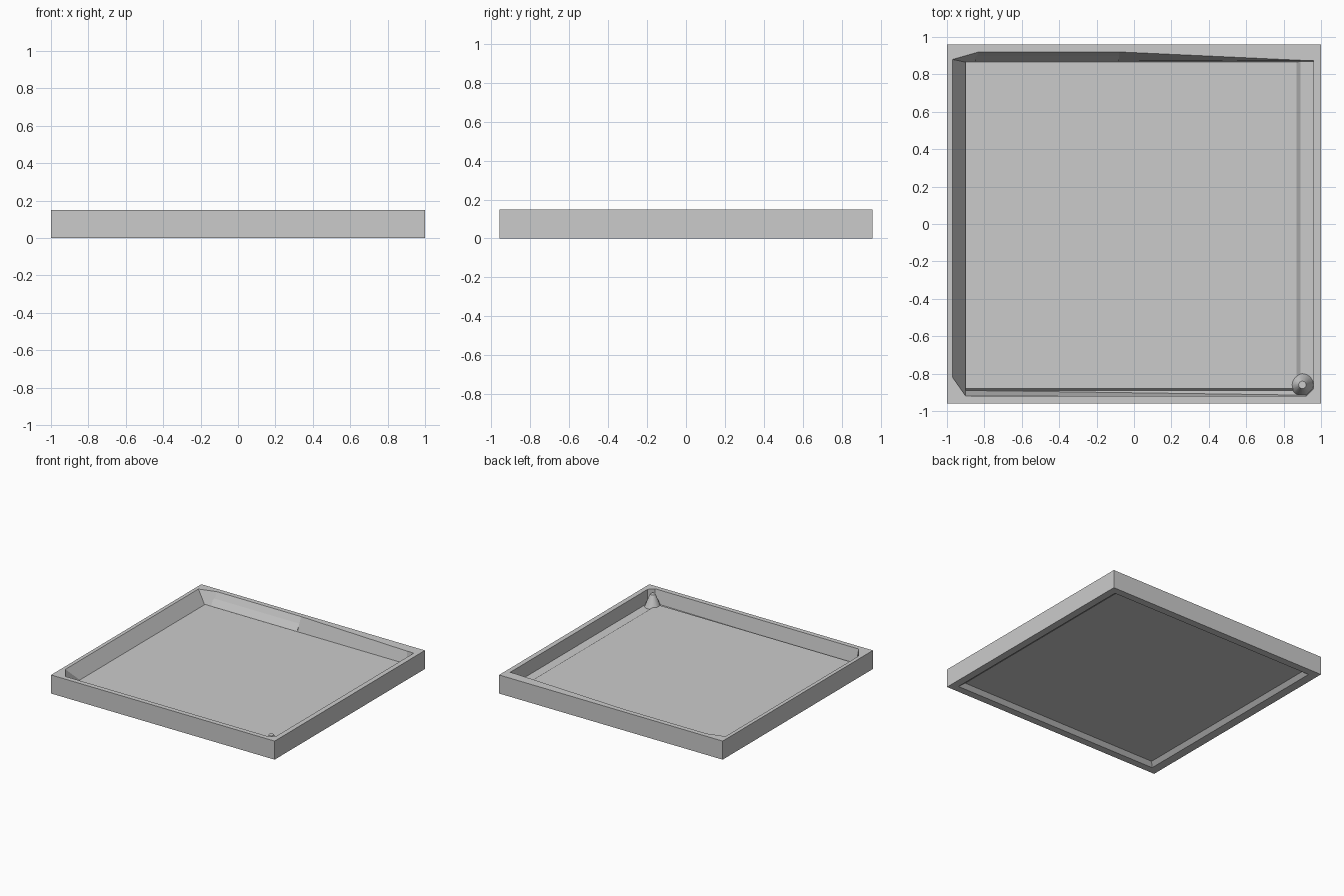
import bpy, bmesh, math
from mathutils import Matrix

if "Cube" in bpy.data.objects:
    bpy.data.objects.remove(bpy.data.objects["Cube"])


def ring(bm, points, z):
    return [bm.verts.new((x, y, z)) for x, y in points]


def bridge(bm, a, b):
    n = len(a)
    for i in range(n):
        j = (i + 1) % n
        bm.faces.new((a[i], a[j], b[j], b[i]))


def fill_between(bm, *loops):
    edges = []
    for loop in loops:
        for i, v in enumerate(loop):
            w = loop[(i + 1) % len(loop)]
            edges.append(bm.edges.get((v, w)) or bm.edges.new((v, w)))
    bmesh.ops.triangle_fill(bm, use_beauty=True, use_dissolve=False, edges=edges)


def finish(bm, name):
    bmesh.ops.recalc_face_normals(bm, faces=bm.faces[:])
    mesh = bpy.data.meshes.new(name)
    bm.to_mesh(mesh)
    bm.free()
    obj = bpy.data.objects.new(name, mesh)
    bpy.context.collection.objects.link(obj)
    return obj


def rect(x0, x1, y0, y1):
    return [(x0, y0), (x1, y0), (x1, y1), (x0, y1)]


# Outer tray frame: rim, irregular inner walls, ledge and recessed underside
outer = rect(-1, 1, -0.96, 0.96)
mouth = [(-0.97, -0.82), (-0.90, -0.92), (0.92, -0.92), (0.96, -0.88), (0.96, 0.875),
         (0.90, 0.875), (-0.08, 0.92), (-0.83, 0.92), (-0.97, 0.88)]
foot = [(-0.90, -0.72), (-0.90, -0.89), (0.92, -0.915), (0.96, -0.875), (0.96, 0.87),
        (0.90, 0.87), (-0.08, 0.87), (-0.85, 0.87), (-0.90, 0.865)]
bm = bmesh.new()
low, high = ring(bm, outer, 0), ring(bm, outer, 0.15)
bridge(bm, low, high)
top_in, floor = ring(bm, mouth, 0.15), ring(bm, foot, 0.037)
bridge(bm, top_in, floor)
fill_between(bm, high, top_in)
fill_between(bm, floor)
under_in = ring(bm, rect(-0.93, 0.94, -0.90, 0.90), 0)
under_top = ring(bm, rect(-0.90, 0.90, -0.87, 0.87), 0.03)
bridge(bm, under_in, under_top)
fill_between(bm, low, under_in)
bm.faces.new(under_top)
finish(bm, "tray_frame")

# Flat centre panel with a sloped edge
bm = bmesh.new()
base = ring(bm, rect(-0.90, 0.89, -0.89, 0.87), 0.037)
face = ring(bm, rect(-0.90, 0.87, -0.88, 0.865), 0.05)
bridge(bm, base, face)
bm.faces.new(face)
finish(bm, "centre_panel")

# Wedge along the left half of the back wall, with a flat end
bm = bmesh.new()
ends = [[bm.verts.new((x, y, z)) for y, z in ((0.925, 0.149), (0.87, 0.05), (0.925, 0.05))]
        for x in (-0.85, -0.08)]
bridge(bm, ends[0], ends[1])
for e in ends:
    bm.faces.new(e)
finish(bm, "back_wedge")

# Rounded gusset in the front right corner
bm = bmesh.new()
bmesh.ops.create_cone(bm, cap_ends=True, segments=16, radius1=0.06, radius2=0.02, depth=0.10,
                      matrix=Matrix.Translation((0.90, -0.86, 0.087)))
gusset = finish(bm, "corner_gusset")
bpy.context.view_layer.objects.active = gusset
gusset.select_set(True)
bpy.ops.object.shade_smooth_by_angle(angle=math.radians(30))
